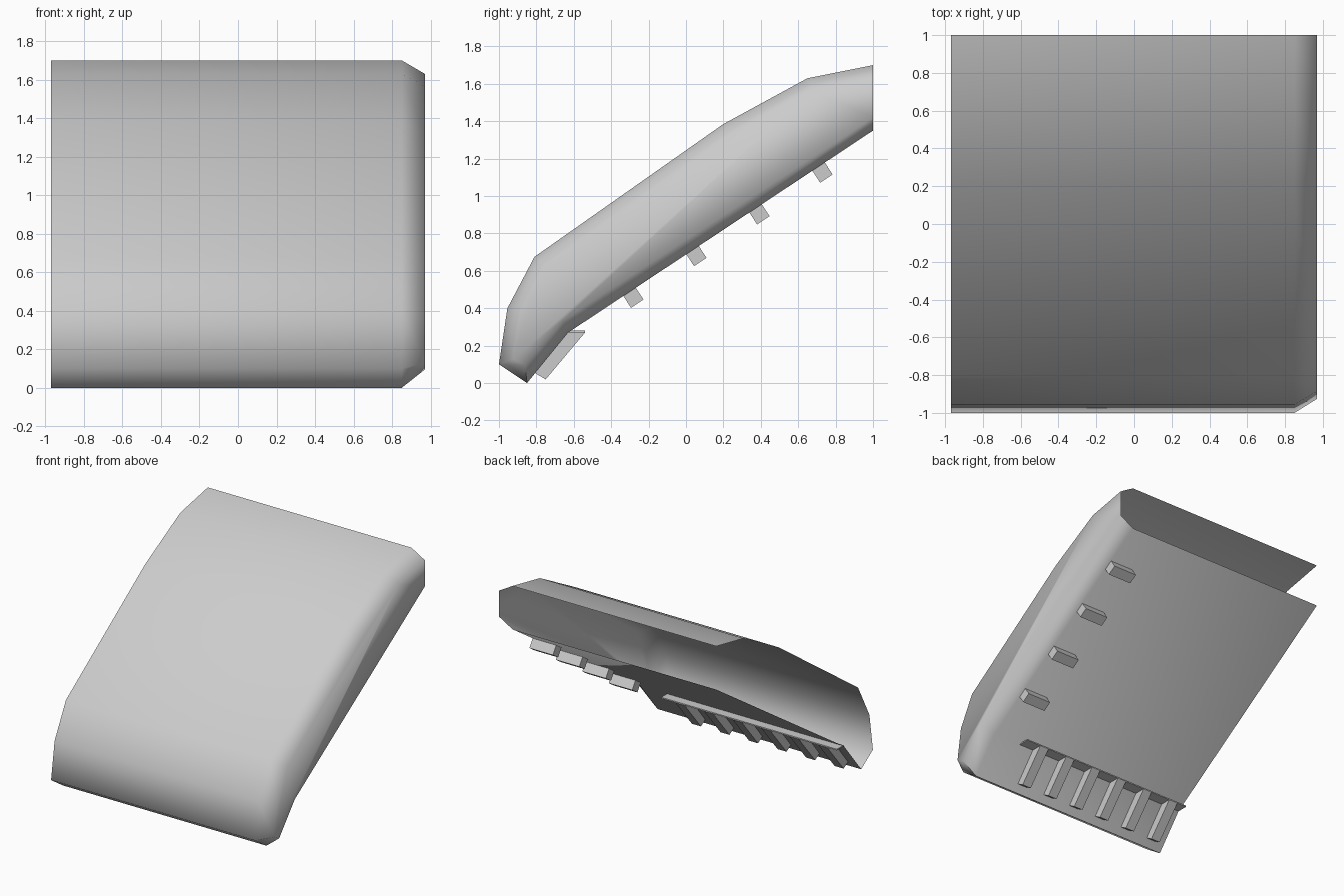
import bpy, bmesh, math
from mathutils import Vector

cube = bpy.data.objects.get("Cube")
if cube:
    bpy.data.objects.remove(cube, do_unlink=True)

grey = bpy.data.materials.new("light_grey")
grey.use_nodes = True
grey.diffuse_color = (0.6, 0.6, 0.6, 1)
grey.node_tree.nodes["Principled BSDF"].inputs["Base Color"].default_value = (0.6, 0.6, 0.6, 1)


def finish(name, bm, smooth=False):
    mesh = bpy.data.meshes.new(name)
    bm.to_mesh(mesh)
    bm.free()
    mesh.materials.append(grey)
    obj = bpy.data.objects.new(name, mesh)
    bpy.context.collection.objects.link(obj)
    if smooth:
        bpy.ops.object.select_all(action='DESELECT')
        obj.select_set(True)
        bpy.context.view_layer.objects.active = obj
        bpy.ops.object.shade_smooth_by_angle(angle=math.radians(70))
    return obj


def prism(name, profile, x0, x1):
    """Closed (y, z) profile swept along x."""
    bm = bmesh.new()
    a = [bm.verts.new((x0, y, z)) for y, z in profile]
    b = [bm.verts.new((x1, y, z)) for y, z in profile]
    bm.faces.new(a)
    bm.faces.new(b)
    for i in range(len(a)):
        j = (i + 1) % len(a)
        bm.faces.new((a[i], a[j], b[j], b[i]))
    bmesh.ops.recalc_face_normals(bm, faces=bm.faces)
    return finish(name, bm)


# Hollow shell: open at the back and at the -x side, chamfered on the +x side
outer = [(1, 1.70), (.65, 1.63), (.2, 1.385), (-.81, .675), (-.955, .40),
         (-1, .10), (-.85, 0), (-.63, .27), (1, 1.35)]
inner = [(1, 1.63), (.67, 1.565), (.235, 1.32), (-.755, .63), (-.885, .385),
         (-.925, .13), (-.86, .095), (-.66, .335), (1, 1.42)]
bm = bmesh.new()
rings = [[bm.verts.new((x, y, z)) for y, z in pts]
         for x, pts in ((-.97, outer), (.85, outer), (.97, inner))]
for r, s in zip(rings, rings[1:]):
    for i in range(len(r) - 1):
        bm.faces.new((r[i], r[i + 1], s[i + 1], s[i]))
bm.faces.new(rings[-1])
bmesh.ops.recalc_face_normals(bm, faces=bm.faces)
# Make the outward side of the end wall face +x
bm.faces.ensure_lookup_table()
if bm.faces[-1].normal.x < 0:
    bmesh.ops.reverse_faces(bm, faces=bm.faces)
finish("shell", bm, smooth=True)

# Row of mounting pegs under the panel
along = Vector((1.63, 1.08)).normalized()
down = Vector((along.y, -along.x))
for k in range(4):
    base = Vector((-.335, .465)) + k * Vector((.337, .223))
    corners = [base - down * .01, base + along * .08 - down * .01,
               base + along * .08 + down * .075, base + down * .075]
    prism(f"peg_{k + 1}", [tuple(c) for c in corners], .64, .85)

# Ledge and the ribs hanging below it
prism("rib_ledge", [(-.635, .27), (-.54, .27), (-.54, .28), (-.625, .28)], -.97, .6)
for k in range(6):
    x = -.843 + .255 * k
    prism(f"rib_{k + 1}", [(-.63, .27), (-.54, .27), (-.75, .02), (-.81, .055)],
          x - .04, x + .04)
